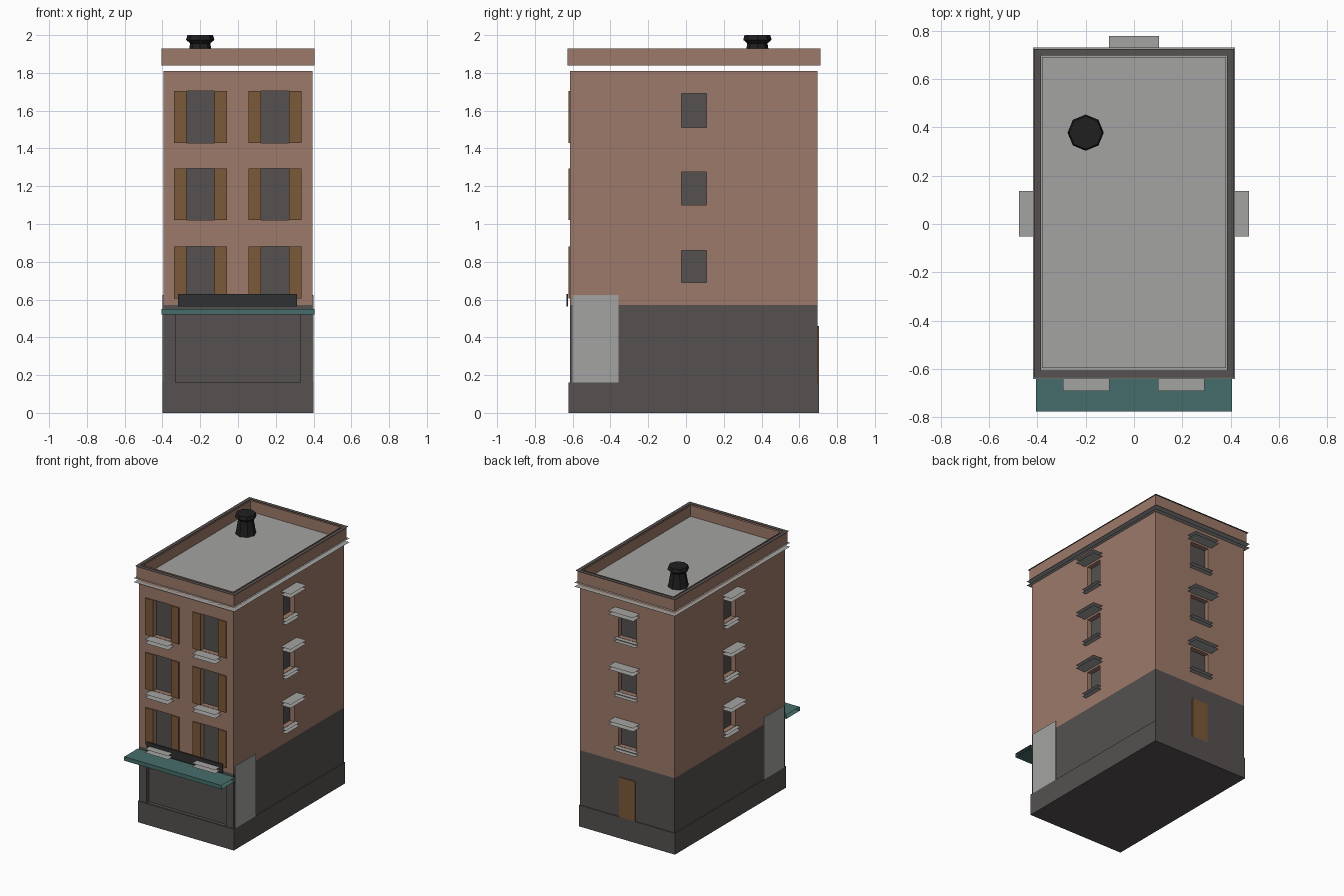
import bpy, bmesh
from mathutils import Matrix

old = bpy.data.objects.get("Cube")
if old:
    bpy.data.objects.remove(old, do_unlink=True)


def material(name, rgb):
    m = bpy.data.materials.new(name)
    m.use_nodes = True
    m.diffuse_color = (*rgb, 1)
    m.node_tree.nodes["Principled BSDF"].inputs["Base Color"].default_value = (*rgb, 1)
    return m


BRICK = material("brick brown", (0.34, 0.195, 0.145))
DARK = material("dark stone", (0.09, 0.083, 0.08))
STONE = material("light stone", (0.37, 0.37, 0.36))
TEAL = material("teal", (0.06, 0.155, 0.145))
WOOD = material("wood brown", (0.2, 0.1, 0.04))
SIGN = material("charcoal", (0.03, 0.031, 0.032))
BLACK = material("soot black", (0.014, 0.014, 0.014))

# Wall planes
X, FRONT, BACK = 0.394, -0.615, 0.697


def finish(name, bm, mat):
    me = bpy.data.meshes.new(name)
    bm.to_mesh(me)
    bm.free()
    me.materials.append(mat)
    ob = bpy.data.objects.new(name, me)
    bpy.context.scene.collection.objects.link(ob)
    return ob


def add_box(bm, a, b):
    lo = [min(p, q) for p, q in zip(a, b)]
    hi = [max(p, q) for p, q in zip(a, b)]
    verts = bmesh.ops.create_cube(bm, size=1)["verts"]
    for v in verts:
        v.co = [lo[i] if v.co[i] < 0 else hi[i] for i in range(3)]


def box(name, a, b, mat, keep="xyz", flip=False):
    """Box that keeps only the faces pointing along the given axes."""
    bm = bmesh.new()
    add_box(bm, a, b)
    bm.normal_update()
    drop = [f for f in bm.faces
            if "xyz"[max(range(3), key=lambda i: abs(f.normal[i]))] not in keep]
    bmesh.ops.delete(bm, geom=drop, context="FACES")
    if flip:
        bmesh.ops.reverse_faces(bm, faces=bm.faces)
    return finish(name, bm, mat)


def on_wall(side, u, d, z):
    """Point at u along a wall, d out from it, at height z."""
    return {"front": (u, FRONT - d, z), "back": (u, BACK + d, z),
            "left": (X + d, u, z), "right": (-X - d, u, z)}[side]


def wall_box(name, side, u, d, z, mat, keep="xyz"):
    return box(name, on_wall(side, u[0], d[0], z[0]),
               on_wall(side, u[1], d[1], z[1]), mat, keep)


def cut(target, holes):
    """Carve recesses given as (side, u range, depth, z range)."""
    bm = bmesh.new()
    for side, u, depth, z in holes:
        add_box(bm, on_wall(side, u[0], -depth, z[0]), on_wall(side, u[1], 0.05, z[1]))
    cutter = finish("recess_cutter", bm, target.data.materials[0])
    cutter.hide_render = True
    mod = target.modifiers.new("recesses", "BOOLEAN")
    mod.object = cutter
    mod.solver = "EXACT"
    bpy.context.view_layer.objects.active = target
    bpy.ops.object.modifier_apply(modifier=mod.name)
    bpy.data.objects.remove(cutter, do_unlink=True)


# Main volumes
box("plinth", (-0.4, -0.621, 0), (0.4, 0.703, 0.16), DARK)
ground_floor = box("ground_floor", (-X, FRONT, 0.16), (X, BACK, 0.572), DARK)
upper_walls = box("upper_walls", (-X, FRONT, 0.572), (X, BACK, 1.81), BRICK)

# Front windows with shutters and sills
DEPTH = 0.04
holes = []
for row, (z0, z1) in enumerate([(0.605, 0.88), (1.02, 1.295), (1.43, 1.705)], 1):
    for col, cx in (("right", -0.198), ("left", 0.196)):
        tag = f"{col}_{row}"
        u = (cx - 0.074, cx + 0.074)
        holes.append(("front", u, DEPTH, (z0, z1)))
        wall_box("front_glass_" + tag, "front", u, (-DEPTH, -DEPTH + 0.004), (z0, z1), DARK)
        for s in (-1, 1):
            wall_box("shutter_" + tag, "front", (cx + s * 0.074, cx + s * 0.14),
                     (0, 0.008), (z0, z1), WOOD)
        wall_box("front_sill_" + tag, "front", (cx - 0.096, cx + 0.096),
                 (0, 0.075), (z0 - 0.028, z0 - 0.002), STONE, "z")

# Side and back windows with hoods and sills
for side, cu, half in (("left", 0.042, 0.066), ("right", 0.042, 0.066), ("back", 0, 0.076)):
    for row, (z0, z1) in enumerate([(0.69, 0.86), (1.10, 1.275), (1.51, 1.69)], 1):
        tag = f"{side}_{row}"
        u = (cu - half, cu + half)
        holes.append((side, u, DEPTH, (z0, z1)))
        wall_box("glass_" + tag, side, u, (-DEPTH, -DEPTH + 0.004), (z0, z1), DARK)
        wall_box("hood_" + tag, side, (cu - half - 0.028, cu + half + 0.028),
                 (0, 0.081), (z1 + 0.015, z1 + 0.04), STONE, "z")
        wall_box("sill_" + tag, side, (cu - half - 0.015, cu + half + 0.015),
                 (0, 0.035), (z0 - 0.025, z0 - 0.002), STONE, "z")
cut(upper_walls, holes)

# Shop front recess, side panels and back door
cut(ground_floor, [("front", (-0.33, 0.33), 0.025, (0.162, 0.535))])
for side in ("left", "right"):
    wall_box("shop_panel_" + side, side, (-0.6, -0.358), (0, 0.006), (0.16, 0.625), STONE)
wall_box("back_door", "back", (-0.066, 0.066), (0, 0.006), (0.16, 0.46), WOOD)

# Awning and sign board
box("awning", (-0.405, -0.775, 0.52), (0.405, FRONT, 0.55), TEAL, "yz")
wall_box("sign_board", "front", (-0.317, 0.313), (0.009, 0.018), (0.563, 0.63), SIGN)

# Cornice sheets, parapet and roof
box("cornice", (-0.418, -0.642, 1.81), (0.418, 0.731, 1.84), STONE, "z")
box("parapet_outside", (-0.405, -0.627, 1.84), (0.405, 0.713, 1.93), BRICK, "xy")
box("parapet_inside", (-0.375, -0.59, 1.845), (0.375, 0.685, 1.93), BRICK, "xy", flip=True)
box("roof", (-0.38, -0.595, 1.842), (0.38, 0.69, 1.847), STONE)

# Flat coping ring on the parapet
bm = bmesh.new()
corners = [(-0.414, -0.635), (0.414, -0.635), (0.414, 0.725), (-0.414, 0.725)]
middle = bm.faces.new([bm.verts.new((x, y, 1.93)) for x, y in corners])
bm.normal_update()
bmesh.ops.inset_region(bm, faces=[middle], thickness=0.04, use_boundary=True)
bmesh.ops.delete(bm, geom=[middle], context="FACES")
finish("coping", bm, DARK)


# Chimney pot, eight sided
def pot_part(name, r0, r1, z0, z1):
    bm = bmesh.new()
    bmesh.ops.create_cone(bm, cap_ends=True, segments=8, radius1=r0, radius2=r1, depth=z1 - z0,
                          matrix=Matrix.Translation((-0.2, 0.378, (z0 + z1) / 2)))
    finish(name, bm, BLACK)


pot_part("chimney_body", 0.072, 0.052, 1.845, 1.965)
pot_part("chimney_flare", 0.052, 0.075, 1.955, 1.975)
pot_part("chimney_rim", 0.075, 0.068, 1.975, 2.0)
